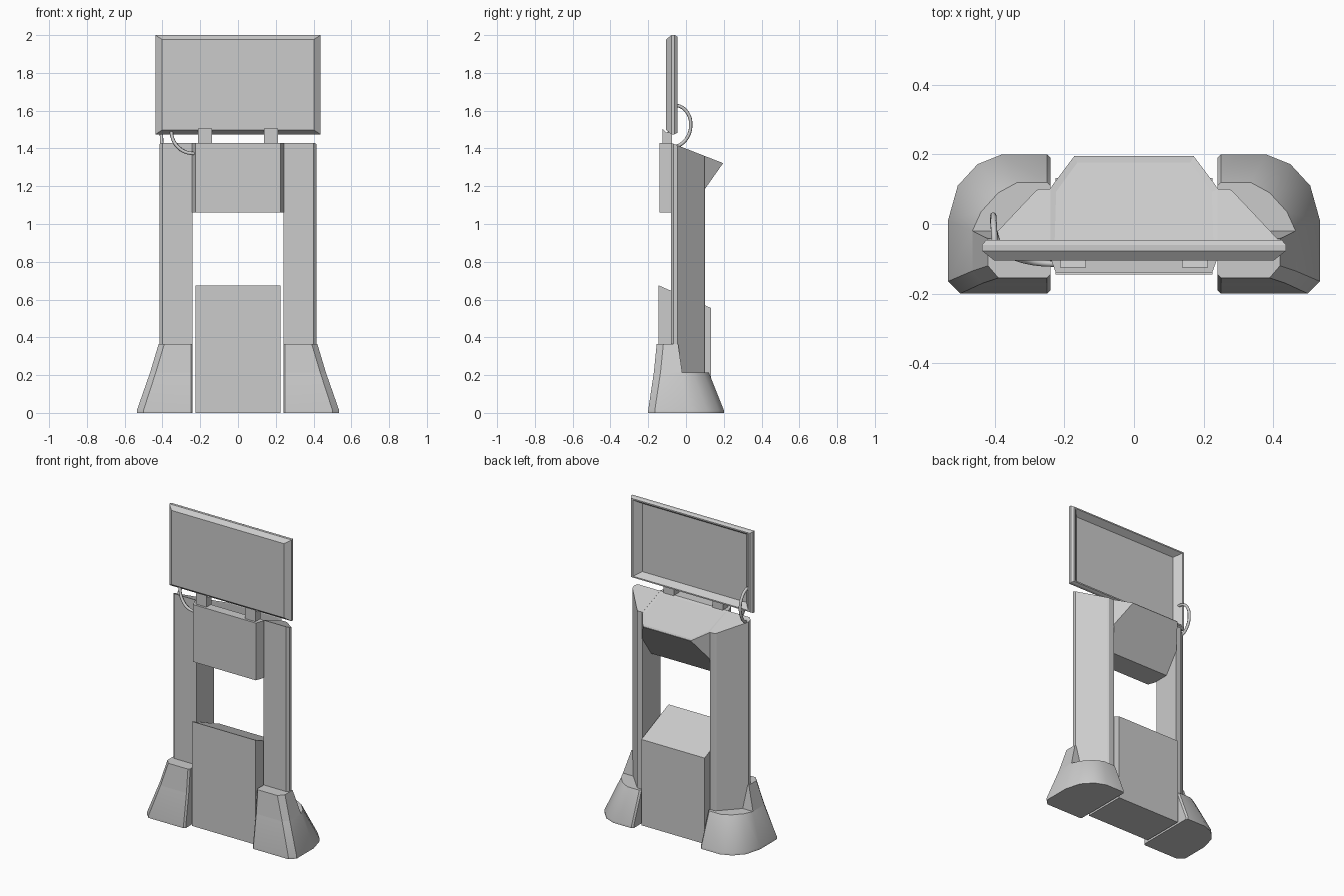
import bpy, bmesh
from mathutils import Vector

if "Cube" in bpy.data.objects:
    bpy.data.objects.remove(bpy.data.objects["Cube"])


def finish(bm, name, mirror=False):
    bmesh.ops.recalc_face_normals(bm, faces=bm.faces[:])
    me = bpy.data.meshes.new(name)
    bm.to_mesh(me)
    bm.free()
    ob = bpy.data.objects.new(name, me)
    bpy.context.collection.objects.link(ob)
    if mirror:
        ob.modifiers.new("mirror", 'MIRROR').use_axis[0] = True
    return ob


def loft(bm, rings):
    """Skin a list of equal-length 3D rings and cap both ends."""
    vs = [[bm.verts.new(p) for p in r] for r in rings]
    n = len(vs[0])
    for a, b in zip(vs, vs[1:]):
        for i in range(n):
            j = (i + 1) % n
            bm.faces.new((a[i], a[j], b[j], b[i]))
    bm.faces.new(vs[0])
    bm.faces.new(vs[-1])


def at(plan, z):
    return [(x, y, z) for x, y in plan]


def side_prism(profile, w):
    return [[(s * w, y, z) for y, z in profile] for s in (-1, 1)]


def cut(bm, co, no):
    """Slice off everything on the +normal side and cap the cut."""
    r = bmesh.ops.bisect_plane(bm, geom=bm.verts[:] + bm.edges[:] + bm.faces[:],
                               plane_co=co, plane_no=no, clear_outer=True)
    edges = [e for e in r['geom_cut'] if isinstance(e, bmesh.types.BMEdge)]
    return bmesh.ops.contextual_create(bm, geom=edges)['faces']


# shared sloping top surface of columns and console
TOP_CO, TOP_NO = Vector((0, -0.08, 1.43)), Vector((0, 0.39, 1))

# columns
bm = bmesh.new()
column = [(0.24, -0.08), (0.40, -0.08), (0.415, -0.065), (0.415, -0.045),
          (0.283, 0.095), (0.275, 0.1), (0.24, 0.1)]
loft(bm, [at(column, 0.05), at(column, 1.6)])
cut(bm, TOP_CO, TOP_NO)
finish(bm, "column", True)

# flared feet: low rounded body plus taller front block
base = [(0.24, -0.19), (0.25, -0.2), (0.50, -0.2), (0.535, -0.165), (0.535, 0.01),
        (0.507, 0.11), (0.45, 0.172), (0.38, 0.2), (0.25, 0.2), (0.24, 0.19)]
mid = [(0.24, -0.16), (0.25, -0.17), (0.435, -0.17), (0.465, -0.135), (0.465, -0.02),
       (0.44, 0.035), (0.39, 0.09), (0.335, 0.12), (0.25, 0.12), (0.24, 0.11)]
low = mid[:5] + [(0.24, -0.02)]
high = [(0.24, -0.145), (0.25, -0.155), (0.39, -0.155), (0.42, -0.12),
        (0.42, -0.042), (0.24, -0.042)]
bm = bmesh.new()
loft(bm, [at(base, 0), at(base, 0.015), at(mid, 0.215)])
loft(bm, [at(low, 0.215), at(high, 0.365)])
foot = finish(bm, "foot", True)
bpy.context.view_layer.objects.active = foot
foot.select_set(True)
bpy.ops.object.shade_smooth_by_angle(angle=0.56)

# lower cabinet between the feet
bm = bmesh.new()
loft(bm, side_prism([(-0.145, 0), (0.133, 0), (0.133, 0.555), (-0.145, 0.675)], 0.226))
finish(bm, "cabinet")

# console: plan outline sliced by the sloping top and underside
half = [(0.225, -0.14), (0.243, -0.09), (0.243, 0.1), (0.172, 0.195)]
plan = half + [(-x, y) for x, y in reversed(half)]
bm = bmesh.new()
loft(bm, [at(plan, 1.06), at(plan, 1.6)])
cut(bm, (0, 0, 1.43), (0, 0, 1))
top = cut(bm, TOP_CO, TOP_NO)
cut(bm, (0, 0.195, 1.32), (0, 1.42, -1))
# shallow recessed control surface
bmesh.ops.recalc_face_normals(bm, faces=bm.faces[:])
top = [f for f in bm.faces if f.normal.z > 0.8 and f.normal.y > 0.2]
bmesh.ops.inset_region(bm, faces=top, thickness=0.02, depth=-0.004)
finish(bm, "console")

# screen brackets
bm = bmesh.new()
loft(bm, [[(x, y, z) for y, z in
           [(-0.125, 1.42), (-0.075, 1.42), (-0.075, 1.485), (-0.105, 1.485),
            (-0.125, 1.505)]] for x in (0.138, 0.213)])
finish(bm, "screen_bracket", True)


# screen: bevelled front, lipped and hollowed back
def rect(inset, y):
    x, a, b = 0.437 - inset, 1.475 + inset * 0.65, 2.0 - inset * 0.65
    return [(-x, y, a), (x, y, a), (x, y, b), (-x, y, b)]


bm = bmesh.new()
loft(bm, [rect(0.035, -0.105), rect(0, -0.077), rect(0, -0.06), rect(0.012, -0.046),
          rect(0.025, -0.046), rect(0.065, -0.085)])
finish(bm, "screen")


# cables
def cable(name, pts):
    cu = bpy.data.curves.new(name, 'CURVE')
    cu.dimensions = '3D'
    cu.bevel_depth = 0.009
    cu.bevel_resolution = 2
    cu.use_fill_caps = True
    cu.resolution_u = 6
    sp = cu.splines.new('BEZIER')
    sp.bezier_points.add(len(pts) - 1)
    for bp, p in zip(sp.bezier_points, pts):
        bp.co = p
        bp.handle_left_type = bp.handle_right_type = 'AUTO'
    bpy.context.collection.objects.link(bpy.data.objects.new(name, cu))


cable("rear_cable", [(-0.40, -0.07, 1.628), (-0.402, -0.03, 1.622), (-0.404, 0.01, 1.585),
                     (-0.405, 0.025, 1.525), (-0.405, 0.008, 1.46), (-0.40, -0.03, 1.42),
                     (-0.39, -0.06, 1.41)])
cable("front_cable", [(-0.355, -0.085, 1.50), (-0.345, -0.095, 1.45), (-0.315, -0.105, 1.405),
                      (-0.275, -0.112, 1.38), (-0.22, -0.115, 1.372)])
